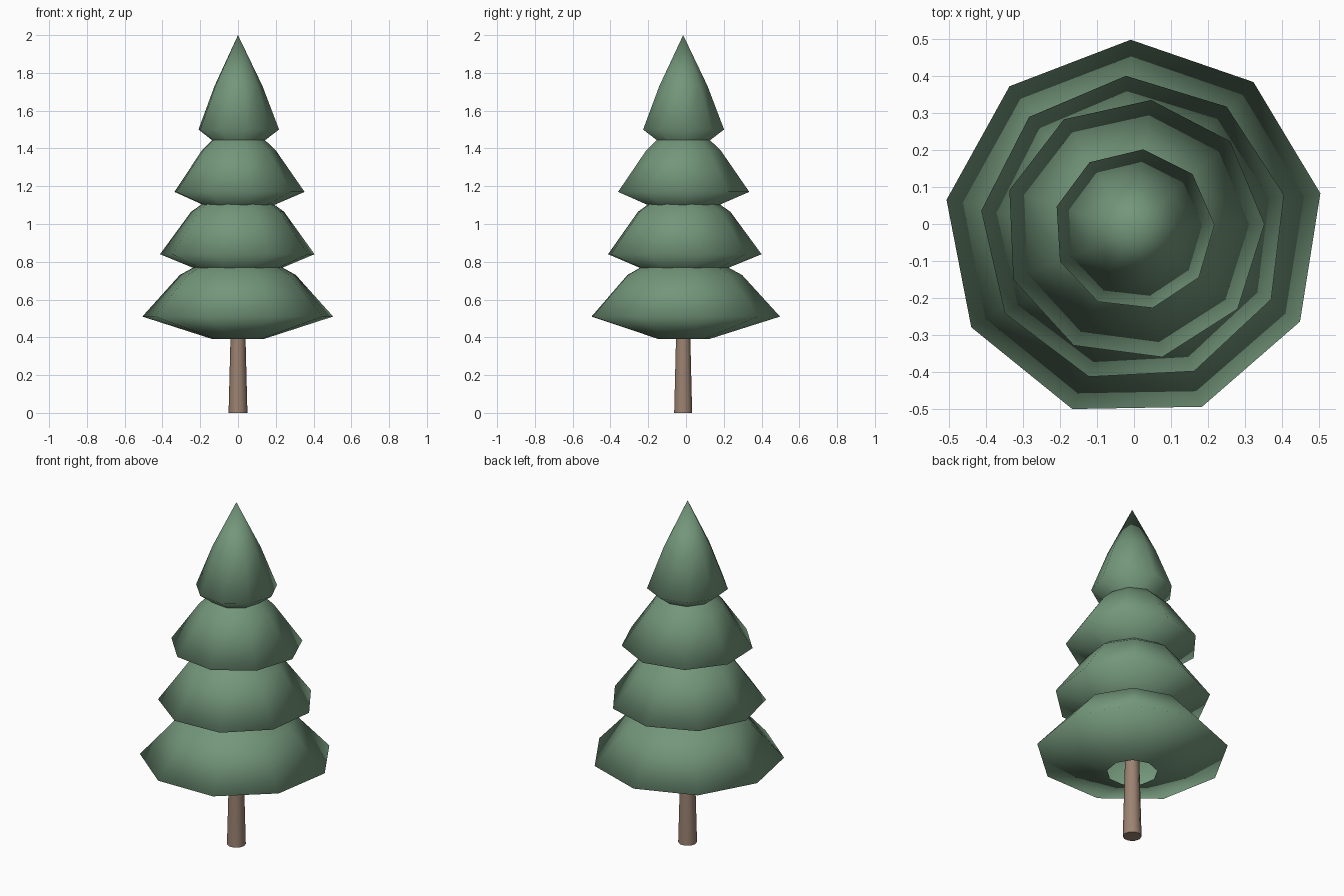
import bpy
import math

if "Cube" in bpy.data.objects:
    bpy.data.objects.remove(bpy.data.objects["Cube"], do_unlink=True)

AXIS_Y = -0.015  # the trunk line sits slightly forward of the centre


def make_material(name, rgb):
    mat = bpy.data.materials.new(name)
    color = (*rgb, 1.0)
    mat.diffuse_color = color
    mat.use_nodes = True
    mat.node_tree.nodes["Principled BSDF"].inputs["Base Color"].default_value = color
    return mat


def lathe(name, profile, sides, turn, mat, cap_bottom=False):
    """Revolve (radius, height) points; a zero radius closes to a point."""
    verts, faces, rings = [], [], []
    for radius, z in profile:
        count = sides if radius > 0 else 1
        rings.append([len(verts) + i for i in range(count)])
        for i in range(count):
            a = math.radians(turn) + math.tau * i / sides
            verts.append((radius * math.cos(a), AXIS_Y + radius * math.sin(a), z))
    for low, high in zip(rings, rings[1:]):
        for i in range(sides):
            j = (i + 1) % sides
            if len(high) == 1:
                faces.append((low[i], low[j], high[0]))
            else:
                faces.append((low[i], low[j], high[j], high[i]))
    if cap_bottom:
        faces.append(tuple(reversed(rings[0])))
    mesh = bpy.data.meshes.new(name)
    mesh.from_pydata(verts, [], faces)
    mesh.materials.append(mat)
    obj = bpy.data.objects.new(name, mesh)
    bpy.context.collection.objects.link(obj)
    for poly in mesh.polygons:
        poly.use_smooth = len(poly.vertices) <= 4
    mesh.update()
    return obj


needle_green = make_material("needle_green", (0.171, 0.305, 0.195))
bark_brown = make_material("bark_brown", (0.33, 0.225, 0.165))

# Tapered trunk running up inside the lowest tier
lathe("trunk", [(0.05, 0.0), (0.04, 0.39), (0.033, 0.7)], 10, 0, bark_brown, True)

# Foliage tiers: open underside, wide rim, shoulder and tip
tiers = {
    "bottom_tier": (11, [(0.135, 0.39), (0.513, 0.51), (0.312, 0.73), (0, 0.90)]),
    "lower_middle_tier": (13, [(0.11, 0.715), (0.416, 0.84), (0.25, 1.065), (0, 1.24)]),
    "upper_middle_tier": (2.5, [(0.09, 1.057), (0.353, 1.17), (0.2, 1.39), (0, 1.58)]),
    "top_tier": (3.5, [(0.055, 1.377), (0.218, 1.5), (0.13, 1.73), (0, 2.0)]),
}
for name, (turn, profile) in tiers.items():
    lathe(name, profile, 9, turn, needle_green)
